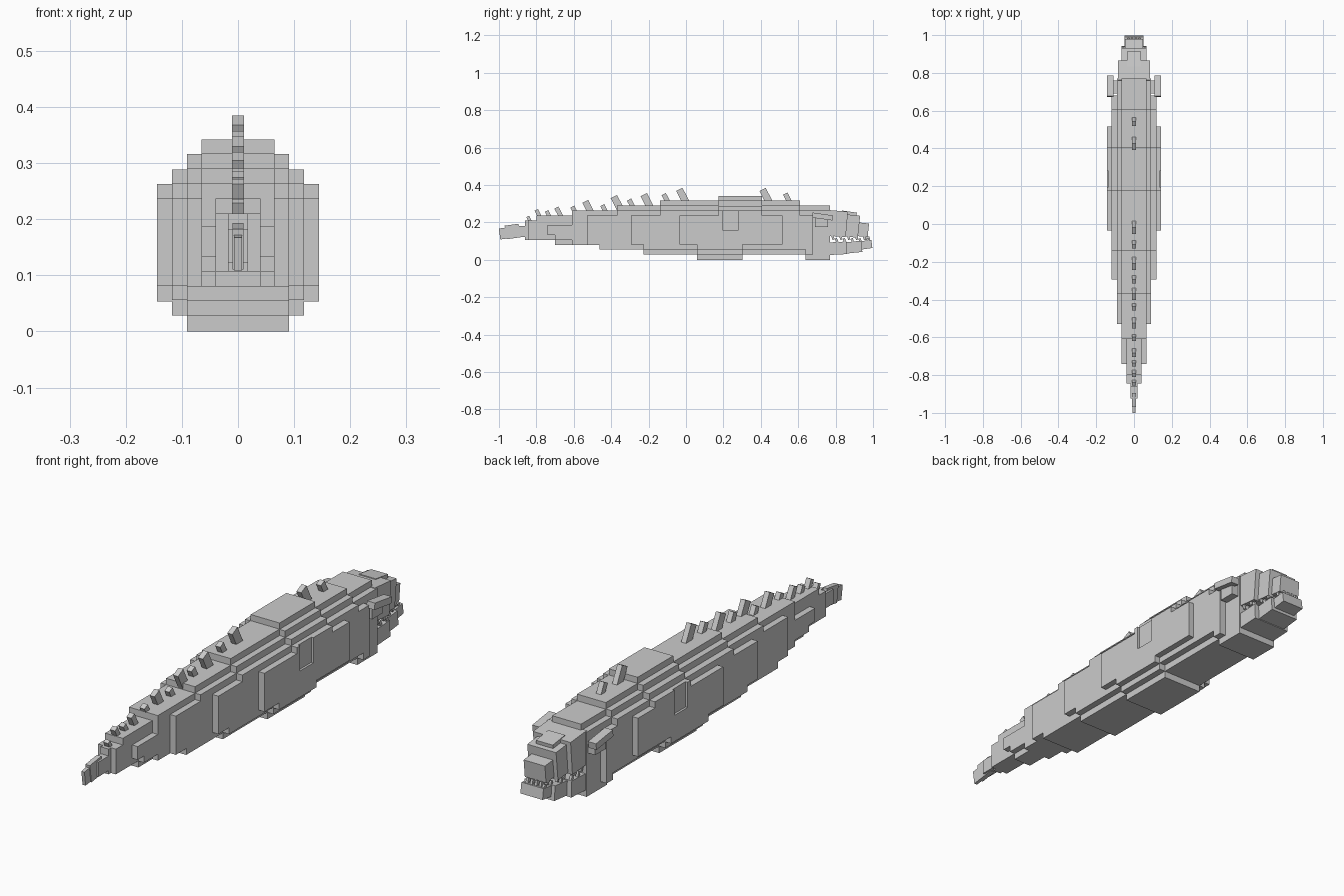
import bpy, bmesh, math
from mathutils import Matrix

if "Cube" in bpy.data.objects:
    bpy.data.objects.remove(bpy.data.objects["Cube"])

hide = bpy.data.materials.new("pale grey hide")
hide.diffuse_color = (0.6, 0.6, 0.6, 1)
hide.use_nodes = True
hide.node_tree.nodes["Principled BSDF"].inputs["Base Color"].default_value = hide.diffuse_color


def make_object(name, bm):
    bmesh.ops.recalc_face_normals(bm, faces=bm.faces)
    me = bpy.data.meshes.new(name)
    bm.to_mesh(me)
    bm.free()
    me.materials.append(hide)
    ob = bpy.data.objects.new(name, me)
    bpy.context.collection.objects.link(ob)
    return ob


def add_box(bm, x0, x1, y0, y1, z0, z1, tilt=0):
    """Box between limits, tilted about its centre in the side view (degrees)."""
    m = (Matrix.Translation(((x0 + x1) / 2, (y0 + y1) / 2, (z0 + z1) / 2))
         @ Matrix.Rotation(math.radians(tilt), 4, 'X')
         @ Matrix.Diagonal((x1 - x0, y1 - y0, z1 - z0, 1)))
    bmesh.ops.create_cube(bm, size=1, matrix=m)


def box(name, half, y0, y1, z0, z1, tilt=0):
    bm = bmesh.new()
    add_box(bm, -half, half, y0, y1, z0, z1, tilt)
    return make_object(name, bm)


# Stepped back and belly lines: (y where the step starts, height)
BACK = [(-0.86, .21), (-0.80, .237), (-0.61, .264), (-0.37, .29), (-0.14, .317),
        (0.175, .342), (0.405, .317), (0.61, .29)]
BELLY = [(-0.86, .107), (-0.70, .08), (-0.463, .054), (-0.227, .028), (0.06, 0),
         (0.302, .028), (0.64, 0)]


def stairs(steps, y0, y1, offset):
    """Outline points of a stepped line between y0 and y1."""
    pts = []
    for i, (start, z) in enumerate(steps):
        end = steps[i + 1][0] if i + 1 < len(steps) else 9
        a, b = max(start, y0), min(end, y1)
        if a < b:
            pts += [(a, z + offset), (b, z + offset)]
    return pts


def body_layer(name, half, y0, y1, drop, rise):
    bm = bmesh.new()
    outline = stairs(BACK, y0, y1, -drop) + stairs(BELLY, y0, y1, rise)[::-1]
    face = bm.faces.new([bm.verts.new((-half, y, z)) for y, z in outline])
    ext = bmesh.ops.extrude_face_region(bm, geom=[face])
    bmesh.ops.translate(bm, vec=(2 * half, 0, 0),
                        verts=[v for v in ext["geom"] if isinstance(v, bmesh.types.BMVert)])
    return make_object(name, bm)


# Body: nested slabs, each wider one shorter in height
body_layer("body_tail_root", .018, -.86, -.80, 0, 0)
body_layer("body_core", .04, -.845, .77, 0, 0)
body_layer("body_tail_flank", .065, -.74, -.61, .05, .026)
body_layer("body_ridge", .065, -.61, .77, 0, 0)
body_layer("body_inner_flank", .0905, -.53, .77, .026, 0)
body_layer("body_outer_flank", .118, -.295, .68, .053, .028)
side = body_layer("body_side", .144, -.035, .515, .079, .053)

# Shallow notch in each side
bm = bmesh.new()
for s in (-1, 1):
    add_box(bm, s * .165 - .03, s * .165 + .03, .195, .28, .16, .3)
cutter = make_object("notch_cutter", bm)
cutter.hide_render = True
cutter.hide_viewport = True
mod = side.modifiers.new("notch", 'BOOLEAN')
mod.operation = 'DIFFERENCE'
mod.object = cutter

# Tail tip
box("tail_joint", .018, -.925, -.85, .122, .182)
box("tail_middle", .01, -.965, -.89, .115, .188, 8)
box("tail_tip", .007, -.997, -.93, .113, .172, 8)

# Back spines leaning toward the tail: (y, top height, thickness)
SPINES = [(.43, .385, .038), (.545, .36, .026), (-.015, .385, .038), (-.105, .357, .026),
          (-.205, .357, .038), (-.29, .328, .026), (-.365, .347, .038), (-.435, .298, .024),
          (-.52, .32, .034), (-.595, .29, .024), (-.68, .285, .024), (-.735, .266, .02),
          (-.79, .272, .02), (-.838, .236, .016)]
bm = bmesh.new()
for y, top, t in SPINES:
    length = 2.4 * t
    lean = math.radians(27)
    mid = top - (length * math.cos(lean) + t * math.sin(lean)) / 2
    add_box(bm, -.011, .011, y - t / 2, y + t / 2, mid - length / 2, mid + length / 2, 27)
make_object("back_spines", bm)

# Upper jaw and snout
box("upper_jaw_back", .085, .755, .86, .125, .262, -5)
box("upper_jaw_middle", .065, .84, .925, .122, .24, -6)
box("snout_ridge", .038, .83, .91, .2, .258, -8)
box("snout", .048, .90, .975, .125, .198, -6)

# Lower jaw
box("lower_jaw_back", .085, .755, .86, .028, .095, 3)
box("lower_jaw_middle", .065, .84, .94, .037, .097, 6)
box("lower_jaw_tip", .05, .92, .994, .058, .102, 8)

# Teeth along both jaws and across the front
bm = bmesh.new()
for s in (-1, 1):
    for i in range(10):
        y = .785 + i * .021
        x = s * (.076 if y < .85 else .057 if y < .925 else .041)
        up = i % 2
        z = .102 if up else .12
        add_box(bm, x - .005, x + .005, y - .006, y + .006, z - .013, z + .013, 20)
for x in (-.03, -.01, .01, .03):
    add_box(bm, x - .005, x + .005, .972, .984, .095, .125, 15)
    add_box(bm, x - .005, x + .005, .957, .969, .108, .135, 15)
make_object("teeth", bm)

# Brow horns and eyes
for name, x0, x1, y0, y1, z0, z1, tilt in (
        ("brow", .108, .144, .675, .785, .218, .245, -8),
        ("eye", .085, .122, .69, .76, .175, .225, 0)):
    bm = bmesh.new()
    for s in (-1, 1):
        add_box(bm, min(s * x0, s * x1), max(s * x0, s * x1), y0, y1, z0, z1, tilt)
    make_object(name, bm)
